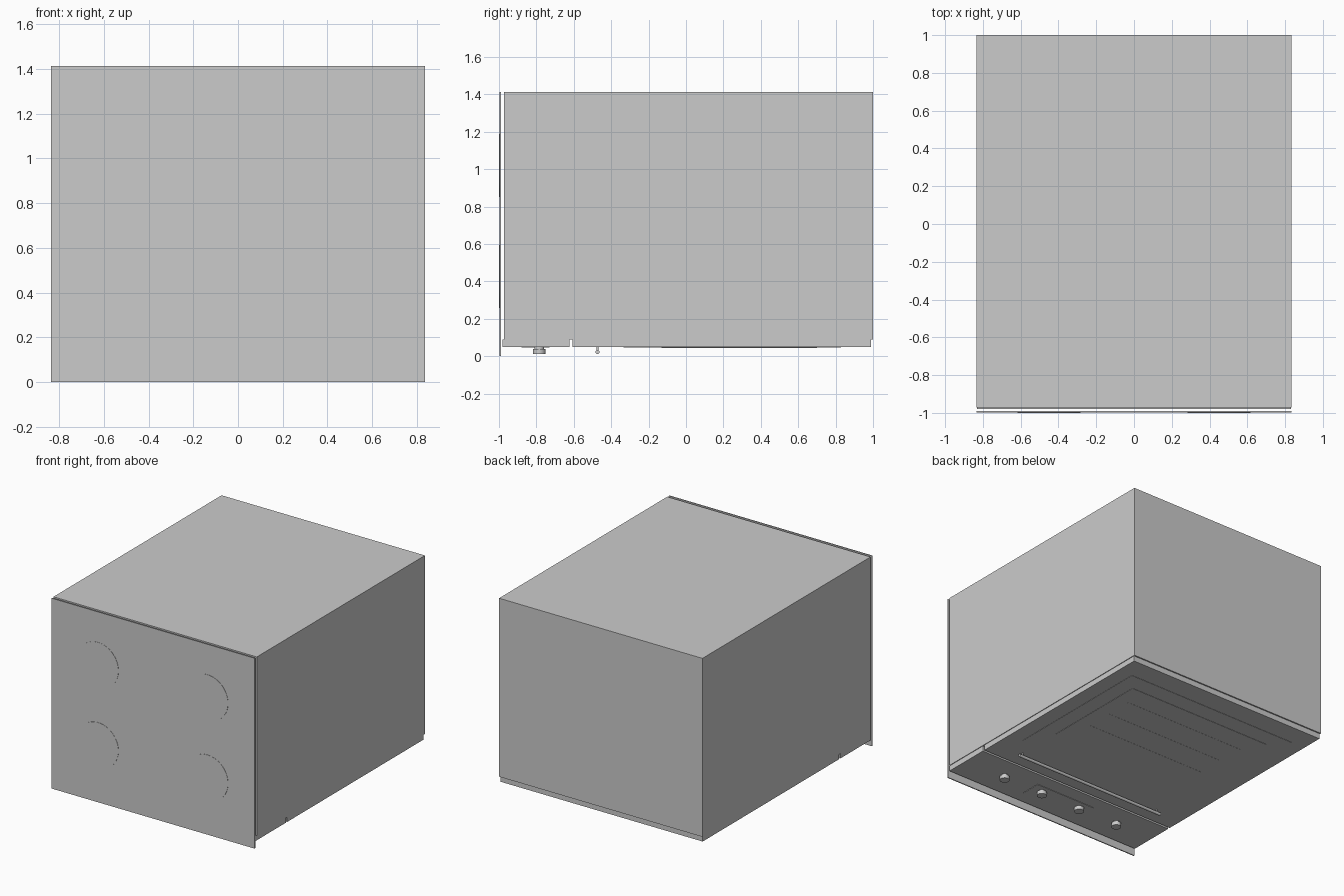
import bpy
from math import pi

if "Cube" in bpy.data.objects:
    bpy.data.objects.remove(bpy.data.objects["Cube"])


def box(name, x, y, z, bevel=0.0):
    """Box from (min, max) ranges."""
    bpy.ops.mesh.primitive_cube_add(size=1, location=[sum(r) / 2 for r in (x, y, z)])
    ob = bpy.context.object
    ob.name = name
    ob.scale = [r[1] - r[0] for r in (x, y, z)]
    bpy.ops.object.transform_apply(location=False, rotation=False, scale=True)
    if bevel:
        m = ob.modifiers.new("bevel", 'BEVEL')
        m.width = bevel
        m.segments = 2
    return ob


def cyl(name, loc, r, depth, rot=(0, 0, 0), sides=48):
    bpy.ops.mesh.primitive_cylinder_add(vertices=sides, radius=r, depth=depth,
                                        location=loc, rotation=rot)
    ob = bpy.context.object
    ob.name = name
    bpy.ops.object.shade_smooth_by_angle()
    return ob


W = 0.835

# Oven body, lying on its back with the door facing down
box("oven_body", (-W, W), (-0.972, 1.0), (0.088, 1.413))

# Cooktop sheet with four thin burner discs
box("cooktop", (-W, W), (-0.998, -0.99), (0, 1.413))
for i, x in enumerate((-0.45, 0.45)):
    for j, z in enumerate((0.425, 1.02)):
        cyl(f"burner_{i}{j}", (x, -0.9975, z), 0.168, 0.005, (pi / 2, 0, 0), 64)

# Control panel, display and knobs
F = 0.048
box("control_panel", (-0.83, 0.83), (-0.98, -0.624), (F, 0.088))
box("display", (-0.25, 0.25), (-0.88, -0.73), (F - 0.003, F + 0.003))
for i, x in enumerate((-0.5, -0.167, 0.167, 0.5)):
    cyl(f"knob_base_{i}", (x, -0.785, 0.042), 0.026, 0.016)
    cyl(f"knob_{i}", (x, -0.785, 0.0245), 0.034, 0.027)

# Oven door with stepped window and rack lines
box("oven_door", (-0.83, 0.83), (-0.608, 0.99), (F, 0.088))
box("window_frame", (-0.715, 0.715), (-0.335, 0.83), (F - 0.002, F + 0.002))
box("window_glass", (-0.6, 0.6), (-0.13, 0.7), (F - 0.004, F + 0.001))
for i, y in enumerate((0.12, 0.325, 0.53)):
    box(f"rack_line_{i}", (-0.5, 0.5), (y - 0.004, y + 0.004), (F - 0.005, F))

# Door handle bar with two posts
cyl("door_handle", (0, -0.473, 0.022), 0.011, 1.26, (0, pi / 2, 0), 24)
for side, x in (("left", -0.6), ("right", 0.6)):
    cyl(f"handle_post_{side}", (x, -0.473, 0.036), 0.006, 0.028, sides=16)
